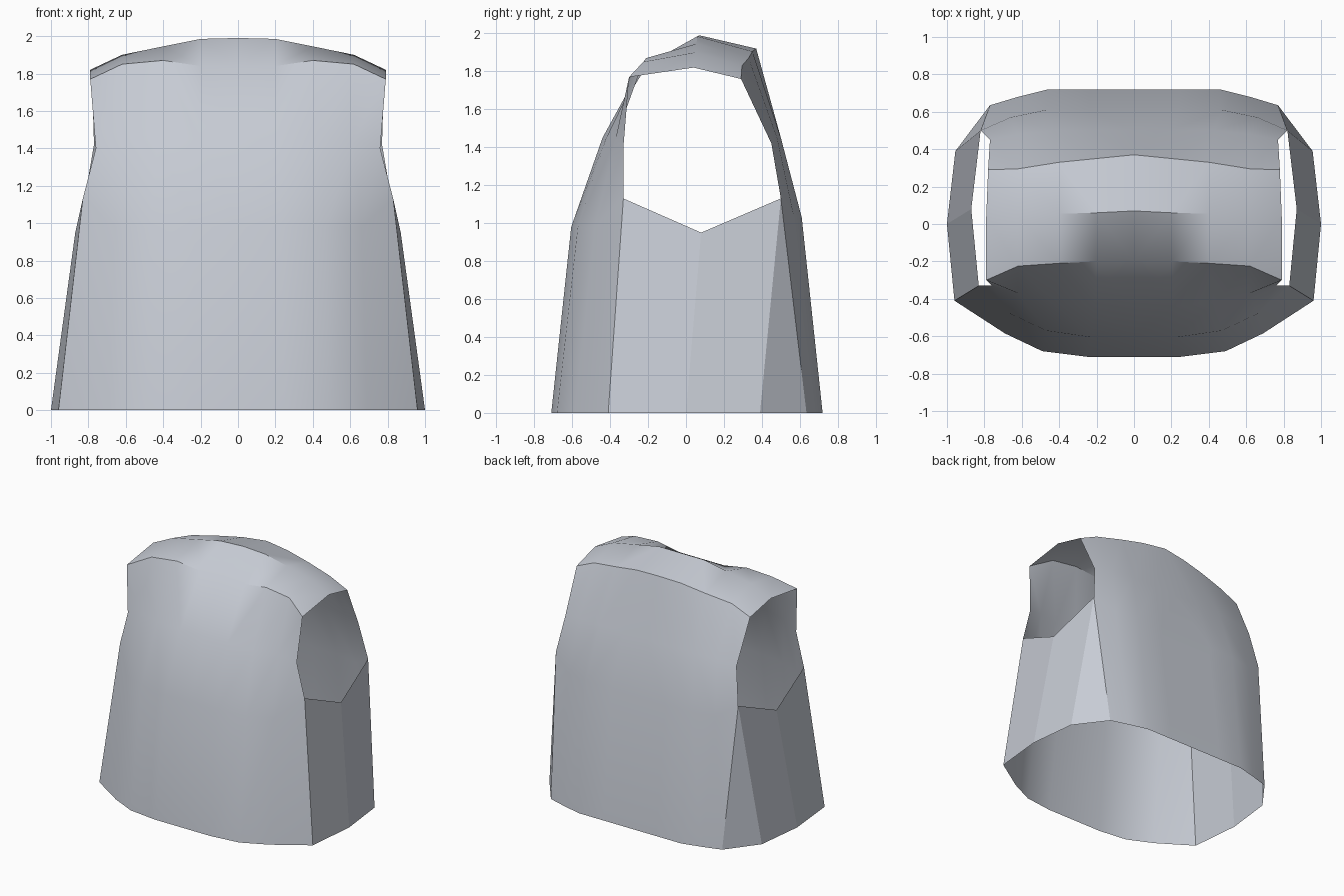
import bpy

default_cube = bpy.data.objects.get("Cube")
if default_cube:
    bpy.data.objects.remove(default_cube, do_unlink=True)

# Single cloth colour
cloth = bpy.data.materials.new("pale grey cloth")
cloth.use_nodes = True
colour = (0.57, 0.60, 0.66, 1)
cloth.diffuse_color = colour
cloth.node_tree.nodes["Principled BSDF"].inputs["Base Color"].default_value = colour


def make_half(name, points, faces):
    """Create the left half of a part and mirror it across the centre."""
    mesh = bpy.data.meshes.new(name)
    mesh.from_pydata(points, [], faces)
    mesh.materials.append(cloth)
    part = bpy.data.objects.new(name, mesh)
    bpy.context.collection.objects.link(part)
    mirror = part.modifiers.new("mirror", 'MIRROR')
    mirror.use_axis[0] = True
    mirror.use_clip = True
    mirror.merge_threshold = 0.001
    return part


def row(xs, ys, zs, centre_y=None, centre_z=None):
    """One horizontal line of cloth, from the centre out to the armhole."""
    first_y = ys[0] if centre_y is None else centre_y
    first_z = zs[0] if centre_z is None else centre_z
    return [(0, first_y, first_z)] + list(zip(xs, ys, zs))


def level(height, edge):
    """Row heights that stay level until the armhole edge."""
    return (height, height, height, edge)


# Rows run up the front, over the shoulders and down the back
rows = [
    # front
    row((.25, .49, .69, .96), (-.71, -.68, -.585, -.41), level(0, 0)),
    row((.23, .47, .66, .83), (-.605, -.57, -.48, -.33), level(.98, 1.13)),
    row((.21, .43, .62, .76), (-.44, -.42, -.37, -.33), level(1.45, 1.4)),
    row((.2, .4, .62, .79), (-.2, -.21, -.225, -.3), (1.84, 1.87, 1.85, 1.77)),
    # shoulder ridge
    row((.2, .4, .62, .79), (.06, .055, .05, .04), (1.985, 1.945, 1.9, 1.82),
        centre_y=.07, centre_z=1.99),
    # back
    row((.2, .4, .62, .78), (.35, .33, .295, .29), (1.905, 1.87, 1.83, 1.76),
        centre_y=.37, centre_z=1.92),
    row((.21, .43, .62, .77), (.5, .5, .48, .45), level(1.45, 1.42)),
    row((.24, .47, .66, .82), (.61, .61, .57, .5), level(1.03, 1.13)),
    row((.24, .46, .62, .77), (.72, .72, .68, .635), level(0, 0)),
]
width = len(rows[0])
points = [point for line in rows for point in line]
faces = []
for r in range(len(rows) - 1):
    for c in range(width - 1):
        a = r * width + c
        faces.append((a, a + 1, a + width + 1, a + width))

body = make_half("front_shoulders_and_back", points, faces)
bpy.ops.object.select_all(action='DESELECT')
body.select_set(True)
bpy.context.view_layer.objects.active = body
bpy.ops.object.shade_smooth_by_angle(angle=0.61)

# Flat side panels below the armholes, with a narrow gusset at the back
hem = [rows[0][-1], (1, 0, 0), (.955, .39, 0), rows[-1][-1]]
armhole = [rows[1][-1], (.87, .08, .95), rows[-2][-1]]
make_half("side_panels", hem + armhole,
          [(0, 1, 5, 4), (1, 2, 6, 5), (2, 3, 6)])
